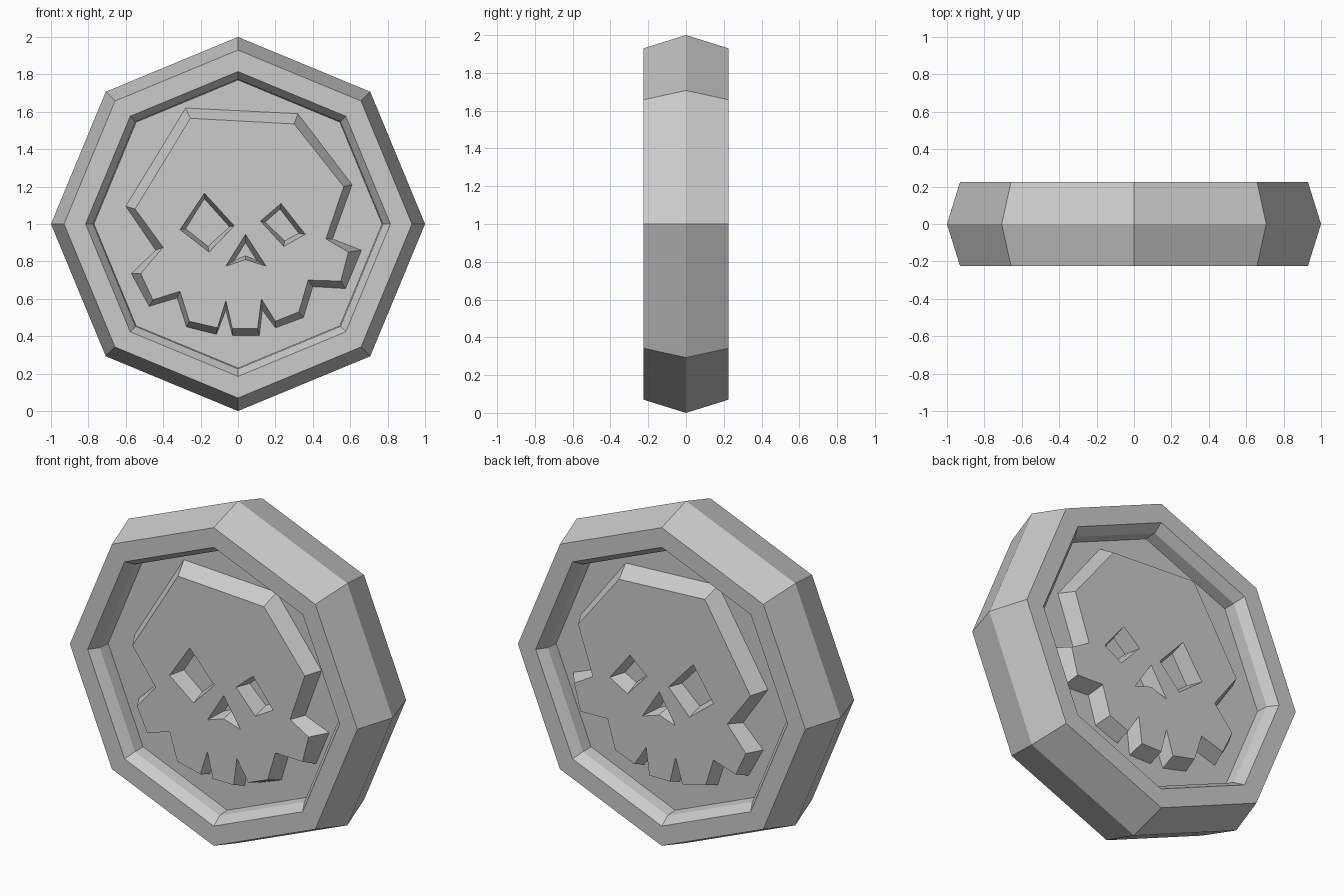
import bpy, bmesh
from math import sin, cos, pi

if "Cube" in bpy.data.objects:
    bpy.data.objects.remove(bpy.data.objects["Cube"])

FLOOR_Y, TOP_Y = -0.10, -0.19


def finish(bm, name):
    me = bpy.data.meshes.new(name)
    bm.to_mesh(me)
    bm.free()
    ob = bpy.data.objects.new(name, me)
    bpy.context.collection.objects.link(ob)
    return ob


def loop(bm, pts, y):
    return [bm.verts.new((x, y, z)) for x, z in pts]


def bridge(bm, a, b):
    n = len(a)
    for i in range(n):
        j = (i + 1) % n
        bm.faces.new((a[i], a[j], b[j], b[i]))


# octagonal medallion: ridged rim, bevelled recess on both sides
half = [(0.77, FLOOR_Y), (0.775, -0.17), (0.815, -0.225), (0.93, -0.225)]
profile = half + [(1.0, 0.0)] + [(r, -y) for r, y in reversed(half)]
bm = bmesh.new()
rings = [loop(bm, [(r * cos(i * pi / 4), 1 + r * sin(i * pi / 4)) for i in range(8)], y)
         for r, y in profile]
for a, b in zip(rings, rings[1:]):
    bridge(bm, a, b)
bm.faces.new(rings[0])
bm.faces.new(rings[-1])
bmesh.ops.recalc_face_normals(bm, faces=bm.faces[:])
finish(bm, "medallion")

# skull relief: (base outline, top outline)
head = (
    [(-.28, 1.62), (.32, 1.59), (.61, 1.21), (.505, .92), (.66, .86), (.575, .655),
     (.40, .665), (.35, .50), (.20, .445), (.13, .54), (.115, .405), (-.03, .405),
     (-.065, .54), (-.115, .41), (-.275, .45), (-.325, .605), (-.475, .56),
     (-.57, .735), (-.44, .86), (-.60, 1.095)],
    [(-.255, 1.565), (.30, 1.535), (.565, 1.20), (.47, .92), (.59, .85), (.55, .695),
     (.375, .70), (.325, .53), (.20, .48), (.125, .60), (.105, .44), (-.03, .44),
     (-.065, .59), (-.11, .445), (-.26, .48), (-.31, .64), (-.455, .595),
     (-.52, .735), (-.40, .875), (-.55, 1.08)])
holes = [  # eye sockets and nose
    ([(-.18, 1.135), (-.045, .985), (-.16, .88), (-.28, .975)],
     [(-.18, 1.165), (-.02, .99), (-.155, .85), (-.31, .97)]),
    ([(.225, 1.08), (.325, .95), (.25, .91), (.145, 1.01)],
     [(.23, 1.11), (.36, .945), (.245, .88), (.12, 1.015)]),
    ([(.04, .90), (.10, .805), (.04, .83), (-.02, .805)],
     [(.04, .945), (.15, .775), (.04, .81), (-.065, .775)])]
bm = bmesh.new()
rim_edges = []
for base, top in [head] + holes:
    a, b = loop(bm, base, FLOOR_Y), loop(bm, top, TOP_Y)
    bridge(bm, a, b)
    rim_edges += [bm.edges.get((b[i - 1], b[i])) for i in range(len(b))]
bmesh.ops.triangle_fill(bm, edges=rim_edges, use_beauty=True, normal=(0, -1, 0))
bmesh.ops.recalc_face_normals(bm, faces=bm.faces[:])
flat = [f for f in bm.faces if abs(f.normal.y) > 0.999]
if flat and flat[0].normal.y > 0:
    bmesh.ops.reverse_faces(bm, faces=bm.faces[:])
bmesh.ops.dissolve_limit(bm, angle_limit=0.01, verts=bm.verts[:], edges=bm.edges[:])
skull = finish(bm, "skull_relief")
mod = skull.modifiers.new("both_sides", 'MIRROR')
mod.use_axis = (False, True, False)
mod.use_mirror_merge = False
